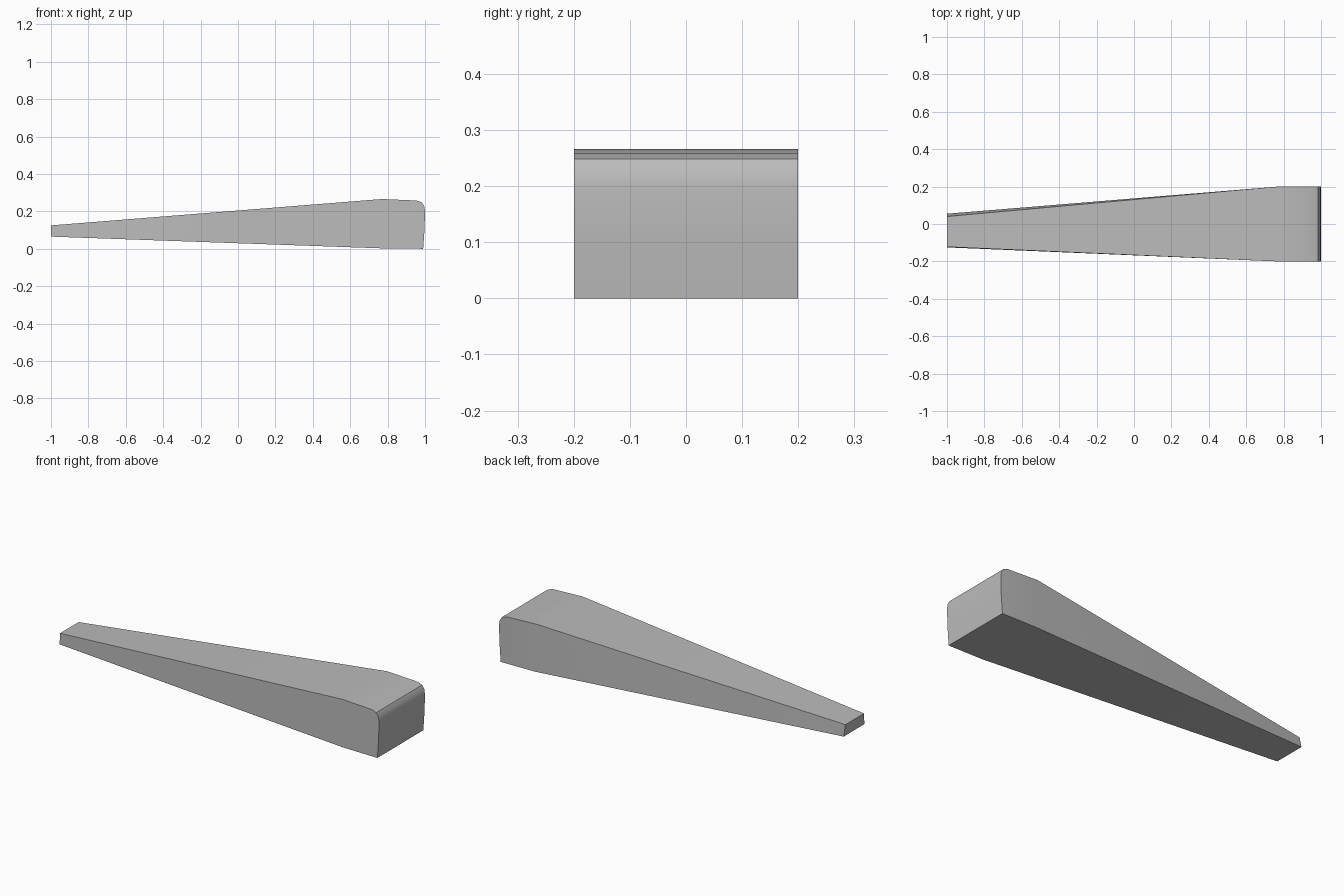
import bpy, bmesh
from math import radians

cube = bpy.data.objects.get("Cube")
if cube:
    bpy.data.objects.remove(cube, do_unlink=True)

# Plain grey material
grey = bpy.data.materials.new("plain_grey")
grey.use_nodes = True
colour = (0.5, 0.5, 0.5, 1.0)
grey.diffuse_color = colour
grey.node_tree.nodes["Principled BSDF"].inputs["Base Color"].default_value = colour

# Side outline: x, z, front y, back y, from the thin end along the bottom,
# up the rounded thick end and back along the top
outline = [
    (-1.0, 0.065, -0.125, 0.055),
    (0.78, 0.002, -0.2, 0.2),
    (0.99, 0.0, -0.2, 0.2),
    (0.997, 0.1, -0.2, 0.2),
    (1.0, 0.2, -0.2, 0.2),
    (0.996, 0.227, -0.2, 0.2),
    (0.983, 0.248, -0.2, 0.2),
    (0.955, 0.258, -0.2, 0.2),
    (0.77, 0.266, -0.2, 0.2),
    (-1.0, 0.125, -0.122, 0.04),
]

bm = bmesh.new()
front = [bm.verts.new((x, f, z)) for x, z, f, b in outline]
back = [bm.verts.new((x, b, z)) for x, z, f, b in outline]
n = len(outline)

# Bottom, thick end, top and thin end
for i in range(n):
    j = (i + 1) % n
    bm.faces.new((front[i], back[i], back[j], front[j]))

# Tapered shaft and straight head on each side
for row in (front, back):
    bm.faces.new((row[0], row[1], row[-2], row[-1]))
    bm.faces.new(row[1:-1])

bmesh.ops.recalc_face_normals(bm, faces=bm.faces)
mesh = bpy.data.meshes.new("tapered_bar")
bm.to_mesh(mesh)
bm.free()
mesh.materials.append(grey)
bar = bpy.data.objects.new("tapered_bar", mesh)
bpy.context.collection.objects.link(bar)

# Smooth the gentle bends, keep the long edges sharp
bpy.ops.object.select_all(action="DESELECT")
bar.select_set(True)
bpy.context.view_layer.objects.active = bar
bpy.ops.object.shade_smooth_by_angle(angle=radians(35))
